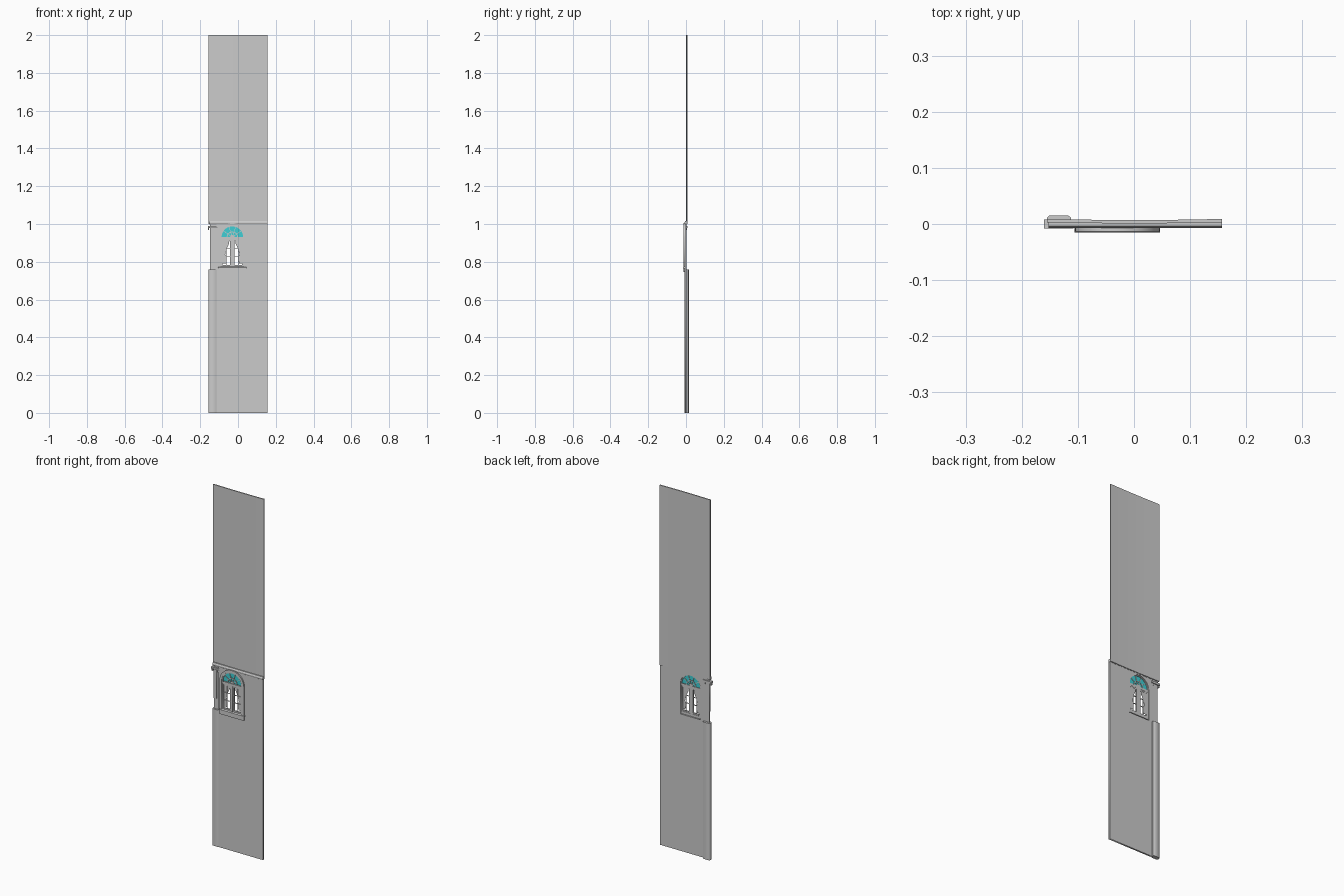
import bpy, bmesh, math

if "Cube" in bpy.data.objects:
    bpy.data.objects.remove(bpy.data.objects["Cube"])

CX, SPRING = -0.03, 0.93   # window centre line and arch spring height

teal = bpy.data.materials.new("teal_glass")
teal.diffuse_color = (0.05, 0.62, 0.66, 1)
teal.use_nodes = True
teal.node_tree.nodes["Principled BSDF"].inputs["Base Color"].default_value = teal.diffuse_color


def panel(name, loops, y0, y1, mat=None):
    """Flat x-z outline (later loops are holes) with thickness from y0 to y1."""
    cu = bpy.data.curves.new(name, 'CURVE')
    cu.dimensions, cu.fill_mode, cu.extrude = '2D', 'BOTH', (y1 - y0) / 2
    for pts in loops:
        sp = cu.splines.new('POLY')
        sp.points.add(len(pts) - 1)
        for p, (x, z) in zip(sp.points, pts):
            p.co = (x, z, 0, 1)
        sp.use_cyclic_u = True
    ob = bpy.data.objects.new(name, cu)
    bpy.context.collection.objects.link(ob)
    ob.rotation_euler.x = math.pi / 2
    ob.location.y = (y0 + y1) / 2
    bpy.ops.object.select_all(action='DESELECT')
    bpy.context.view_layer.objects.active = ob
    ob.select_set(True)
    bpy.ops.object.convert(target='MESH')
    ob = bpy.context.object
    if mat:
        ob.data.materials.append(mat)
    return ob


def prism(name, pts, a, b, to3d):
    """Closed profile swept from a to b; to3d maps (u, v, w) to xyz."""
    bm = bmesh.new()
    rings = [[bm.verts.new(to3d(u, v, w)) for u, v in pts] for w in (a, b)]
    n = len(pts)
    bm.faces.new(rings[0])
    bm.faces.new(rings[1][::-1])
    for i in range(n):
        j = (i + 1) % n
        bm.faces.new((rings[0][i], rings[0][j], rings[1][j], rings[1][i]))
    bmesh.ops.recalc_face_normals(bm, faces=bm.faces)
    me = bpy.data.meshes.new(name)
    bm.to_mesh(me)
    bm.free()
    ob = bpy.data.objects.new(name, me)
    bpy.context.collection.objects.link(ob)
    return ob


def along_x(u, v, w): return (w, u, v)
def along_z(u, v, w): return (u, v, w)


def rect(x0, x1, z0, z1):
    return [(x0, z0), (x1, z0), (x1, z1), (x0, z1)]


def arc(r, a0=0, a1=180, n=20):
    return [(CX + r * math.cos(math.radians(a0 + (a1 - a0) * i / n)),
             SPRING + r * math.sin(math.radians(a0 + (a1 - a0) * i / n)))
            for i in range(n + 1)]


def arch(r, z0):
    return [(CX - r, z0), (CX + r, z0)] + arc(r)


# Lower wall with the arched opening
panel("lower_wall", [rect(-0.115, 0.157, 0, 1.0), arch(0.062, 0.76)], -0.006, 0.003)

# Upper wall sheet, very slightly bowed
bow = [(-0.155 + 0.312 * i / 12, 0.003 - 0.002 * math.sin(math.pi * i / 12)) for i in range(13)]
upper = prism("upper_wall", bow + [(x, y + 0.006) for x, y in reversed(bow)], 1.0, 2.0, along_z)

# String course between the walls
prism("string_course", [(0.004, 0.998), (-0.005, 0.998), (-0.0075, 1.004), (-0.0075, 1.008),
                        (-0.004, 1.015), (0.004, 1.015)], -0.152, 0.157, along_x)

# Pilaster with rounded corners
pil = prism("pilaster", [(-0.155, -0.004), (-0.151, -0.008), (-0.119, -0.008), (-0.112, -0.004),
                         (-0.112, 0.011), (-0.117, 0.015), (-0.151, 0.015), (-0.155, 0.011)],
            0, 0.76, along_z)

# Recessed panel, slim shaft and moulded cap above the pilaster
panel("recess_panel", [rect(-0.147, -0.113, 0.755, 1.0)], 0.0, 0.003)
panel("slim_shaft", [rect(-0.148, -0.128, 0.82, 0.98)], -0.005, 0.001)
prism("shaft_cap", [(0.008, 0.978), (-0.005, 0.978), (-0.008, 0.984), (-0.008, 0.99),
                    (0.008, 0.99)], -0.16, -0.108, along_x)
for i, x in enumerate((-0.156, -0.118)):
    panel(f"cap_bracket_{i}", [rect(x - 0.003, x + 0.003, 0.968, 0.98)], -0.006, 0.004)

# Window surround, inner frame, sill and apron
panel("window_surround", [arch(0.075, 0.745), arch(0.062, 0.772)], -0.013, -0.004)
panel("window_frame", [arch(0.064, 0.77), arch(0.057, 0.777)], -0.010, 0.0)
prism("window_sill", [(0.0, 0.765), (-0.015, 0.765), (-0.015, 0.771), (-0.010, 0.776), (0.0, 0.776)],
      CX - 0.076, CX + 0.076, along_x)
panel("transom", [rect(CX - 0.06, CX + 0.06, 0.918, 0.931)], -0.012, -0.001)
panel("mullion", [rect(CX - 0.006, CX + 0.006, 0.775, 0.92)], -0.012, -0.001)

# Fanlight glass with hub and radiating bars
panel("fanlight_glass", [arc(0.06)], -0.0055, -0.0045, teal)
panel("fanlight_ring", [arc(0.030) + arc(0.026, 180, 0)], -0.009, -0.002)
panel("fanlight_hub", [arc(0.012)], -0.009, -0.002)
for i, deg in enumerate((36, 72, 108, 144)):
    a = math.radians(deg)
    c, s, w = math.cos(a), math.sin(a), 0.0015
    panel(f"fanlight_bar_{i}", [[(CX + r * c - t * s, SPRING + r * s + t * c) for r, t in
                                 ((0.01, -w), (0.059, -w), (0.059, w), (0.01, w))]], -0.009, -0.002)

# Two casements with bars, partial panes and drawn curtains
for side, sgn in (("left", -1), ("right", 1)):
    def span(a, b, z0, z1):
        x = sorted((CX + sgn * a, CX + sgn * b))
        return rect(x[0], x[1], z0, z1)
    panel(f"casement_{side}", [span(0.006, 0.058, 0.776, 0.919), span(0.012, 0.052, 0.784, 0.911)],
          -0.009, -0.002)
    panel(f"casement_bar_{side}", [span(0.031, 0.033, 0.784, 0.911)], -0.008, -0.003)
    for i, z in enumerate((0.826, 0.868)):
        panel(f"cross_bar_{side}_{i}", [span(0.012, 0.052, z, z + 0.002)], -0.008, -0.003)
    curtain = [(0.052, 0.79), (0.035, 0.79), (0.032, 0.825), (0.038, 0.84), (0.03, 0.87),
               (0.018, 0.895), (0.016, 0.911), (0.052, 0.911)]
    panel(f"curtain_{side}", [[(CX + sgn * x, z) for x, z in curtain]], -0.004, -0.003)

# Smooth shading on the rounded parts
bpy.ops.object.select_all(action='DESELECT')
for ob in (upper, pil):
    ob.select_set(True)
bpy.context.view_layer.objects.active = upper
bpy.ops.object.shade_smooth_by_angle(angle=math.radians(50))
